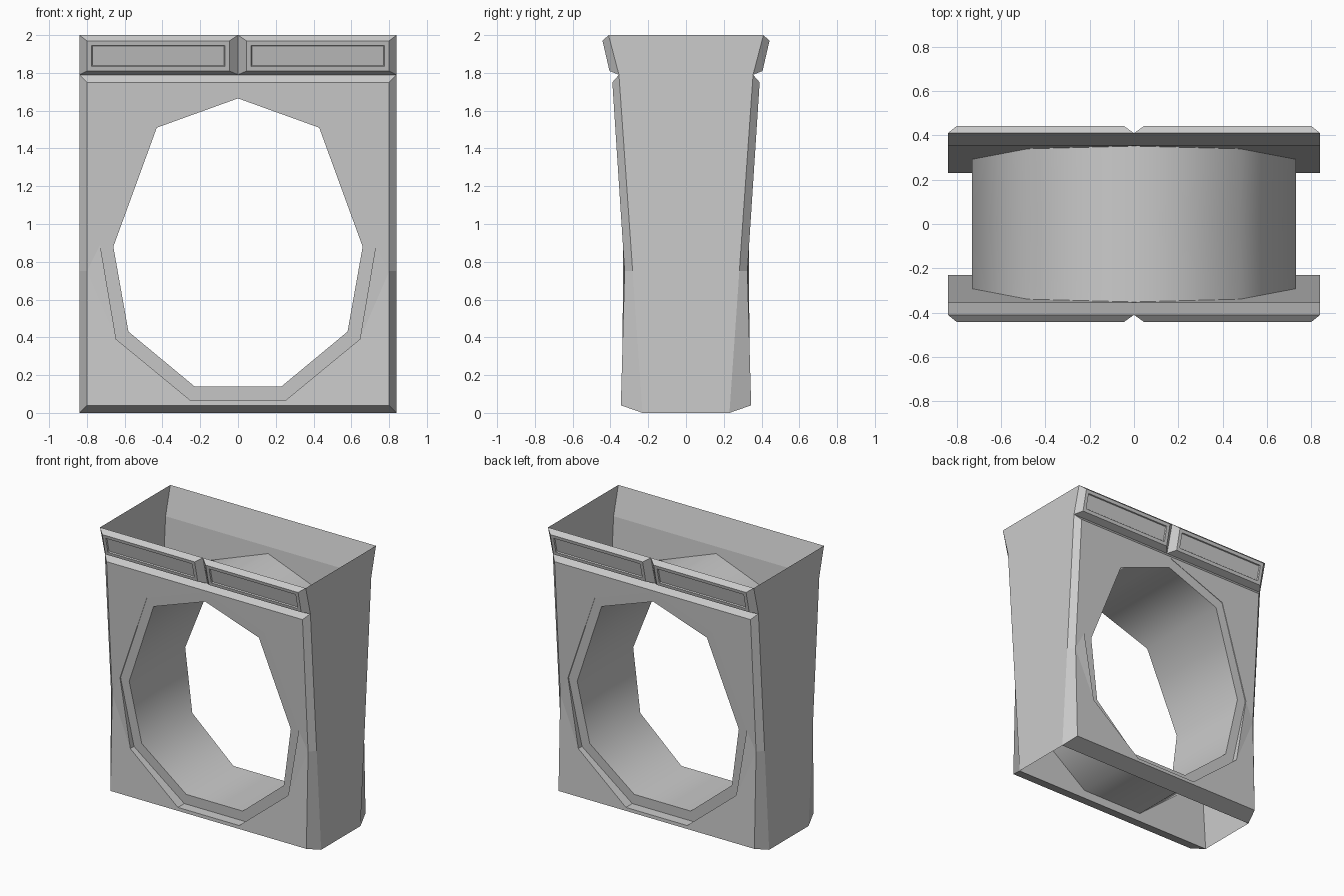
import bpy, bmesh, math
from mathutils import Vector

if "Cube" in bpy.data.objects:
    bpy.data.objects.remove(bpy.data.objects["Cube"])

W = 0.84          # half width
NECK = 1.79       # height where the cornice starts

# Half outlines (x, z) of the nine-sided opening: outer and inner edge of the ring
OUTER = [(0, 1.74), (0.48, 1.565), (0.73, 0.89), (0.645, 0.39), (0.25, 0.065)]
INNER = [(0, 1.665), (0.43, 1.51), (0.66, 0.88), (0.58, 0.43), (0.23, 0.14)]


def full(half):
    return half + [(-x, z) for x, z in reversed(half[1:])]


def wall_y(z):
    """Depth of the leaning inner wall."""
    return -(0.23 + 0.125 * z / NECK)


def panel_y(z):
    """Depth of the front of the raised panel, slightly bent at mid height."""
    if z < 0.75:
        return -(0.345 - 0.02 * (z - 0.04) / 0.71)
    return -(0.325 + 0.065 * (z - 0.75) / 1.0)


def finish(name, bm, smooth=False):
    bmesh.ops.remove_doubles(bm, verts=bm.verts, dist=1e-5)
    bmesh.ops.recalc_face_normals(bm, faces=bm.faces)
    me = bpy.data.meshes.new(name)
    bm.to_mesh(me)
    bm.free()
    ob = bpy.data.objects.new(name, me)
    bpy.context.collection.objects.link(ob)
    if smooth:
        bpy.ops.object.select_all(action='DESELECT')
        ob.select_set(True)
        bpy.context.view_layer.objects.active = ob
        bpy.ops.object.shade_smooth_by_angle(angle=math.radians(55))
    mod = ob.modifiers.new("front_to_back", 'MIRROR')
    mod.use_axis = (False, True, False)
    return ob


def loop(bm, pts):
    return [bm.verts.new(p) for p in pts]


def bridge(bm, a, b):
    n = len(a)
    for i in range(n):
        j = (i + 1) % n
        bm.faces.new((a[i], a[j], b[j], b[i]))


def holed_sheet(bm, outline, hole, depth):
    """Fill between an outline and a hole, then bend it to the depth function."""
    edges, verts = [], []
    for ring in (outline, hole):
        vs = loop(bm, [(x, 0, z) for x, z in ring])
        verts += vs
        edges += [bm.edges.new((vs[i], vs[(i + 1) % len(vs)])) for i in range(len(vs))]
    bmesh.ops.triangle_fill(bm, use_beauty=True, edges=edges, normal=Vector((0, -1, 0)))
    for v in verts:
        v.co.y = depth(v.co.z)


# Body shell: leaning wall with opening, flared top and side walls, open above and below
bm = bmesh.new()
holed_sheet(bm, [(-W, 0), (W, 0), (W, NECK), (-W, NECK)], full(OUTER), wall_y)
rows = [(0, wall_y(0)), (NECK, wall_y(NECK)), (2.0, -0.41)]
bm.faces.new(loop(bm, [(-W, rows[1][1], NECK), (W, rows[1][1], NECK),
                       (W, -0.41, 2), (-W, -0.41, 2)]))
for s in (-W, W):
    for (z0, y0), (z1, y1) in zip(rows, rows[1:]):
        bm.faces.new(loop(bm, [(s, y0, z0), (s, 0, z0), (s, 0, z1), (s, y1, z1)]))
finish("body_shell", bm)

# Raised panel with bevelled border
bm = bmesh.new()
border = [(-1, 0.04), (1, 0.04), (1, 0.75), (1, 1.75), (-1, 1.75), (-1, 0.75)]
front = [(0.8 * s, z) for s, z in border]
base = [(W * s, {0.04: 0, 1.75: NECK}.get(z, z)) for s, z in border]
holed_sheet(bm, front, full(OUTER), panel_y)
bridge(bm, loop(bm, [(x, wall_y(z), z) for x, z in base]),
       loop(bm, [(x, panel_y(z), z) for x, z in front]))
# step from the panel down to the recessed ring
bridge(bm, loop(bm, [(x, panel_y(z), z) for x, z in full(OUTER)]),
       loop(bm, [(x, wall_y(z), z) for x, z in full(OUTER)]))
finish("raised_panel", bm)

# Thick tunnel tube with recessed ring faces
bm = bmesh.new()
outer_mid = loop(bm, [(x, 0, z) for x, z in full(OUTER)])
outer_end = loop(bm, [(x, wall_y(z) - 0.035, z) for x, z in full(OUTER)])
inner_end = loop(bm, [(x, wall_y(z) - 0.035, z) for x, z in full(INNER)])
inner_mid = loop(bm, [(x, 0, z) for x, z in full(INNER)])
bridge(bm, outer_mid, outer_end)
bridge(bm, outer_end, inner_end)
bridge(bm, inner_end, inner_mid)
finish("tunnel_tube", bm, smooth=True)

# Cornice blocks: two bevelled blocks per side, each with a shallow inset
for s, side in ((-1, "left"), (1, "right")):
    bm = bmesh.new()
    back = loop(bm, [(0, -0.355, NECK), (s * W, -0.355, NECK), (s * W, -0.41, 2), (0, -0.41, 2)])
    face = loop(bm, [(s * 0.045, -0.405, 1.81), (s * 0.8, -0.405, 1.81),
                     (s * 0.8, -0.442, 1.97), (s * 0.045, -0.442, 1.97)])
    bridge(bm, back, face)
    top = bm.faces.new(face)
    bmesh.ops.recalc_face_normals(bm, faces=bm.faces)
    bmesh.ops.inset_individual(bm, faces=[top], thickness=0.035, depth=0)
    bmesh.ops.inset_individual(bm, faces=[top], thickness=0.006, depth=-0.008)
    finish("cornice_block_" + side, bm)
